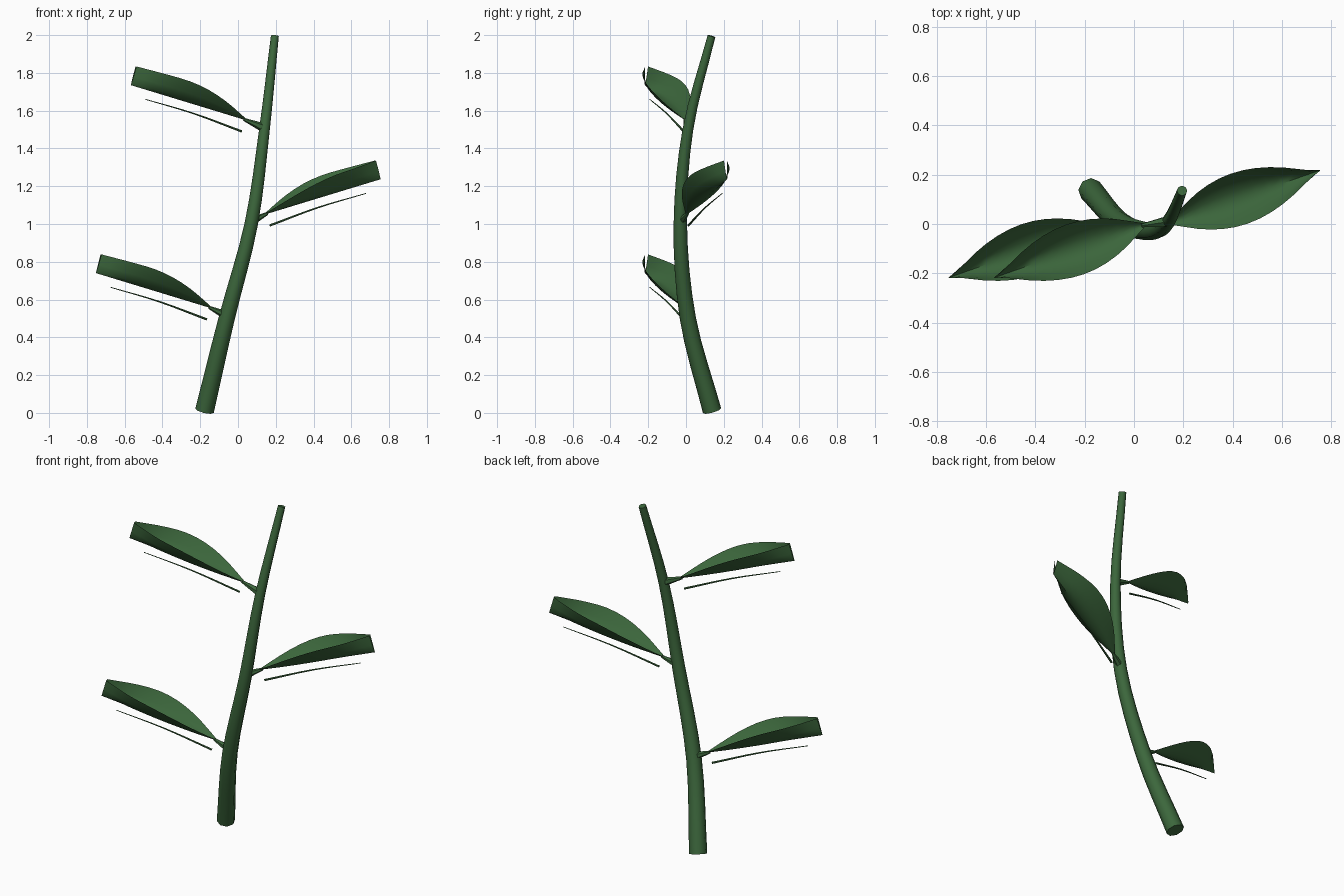
import bpy
import bmesh
import math
from mathutils import Vector

cube = bpy.data.objects.get("Cube")
if cube:
    bpy.data.objects.remove(cube, do_unlink=True)

green = bpy.data.materials.new("leaf_green")
green.use_nodes = True
GREEN = (0.045, 0.135, 0.045, 1)
green.diffuse_color = GREEN
bsdf = green.node_tree.nodes["Principled BSDF"]
bsdf.inputs["Base Color"].default_value = GREEN
bsdf.inputs["Roughness"].default_value = 0.8


def finish(name, bm):
    mesh = bpy.data.meshes.new(name)
    bm.to_mesh(mesh)
    bm.free()
    mesh.materials.append(green)
    obj = bpy.data.objects.new(name, mesh)
    bpy.context.collection.objects.link(obj)
    bpy.ops.object.select_all(action="DESELECT")
    obj.select_set(True)
    bpy.context.view_layer.objects.active = obj
    bpy.ops.object.shade_smooth_by_angle(angle=math.radians(50))
    return obj


def smooth_path(points, steps):
    """Catmull-Rom interpolation through the points."""
    p = [Vector(q) for q in points]
    p = [2 * p[0] - p[1]] + p + [2 * p[-1] - p[-2]]
    out = []
    for i in range(1, len(p) - 2):
        a, b, c, d = p[i - 1:i + 3]
        for k in range(steps):
            t = k / steps
            out.append(0.5 * (2 * b + (c - a) * t + (2 * a - 5 * b + 4 * c - d) * t ** 2
                              + (3 * b - a - 3 * c + d) * t ** 3))
    return out + [p[-2]]


def tapered_tube(name, path, r_start, r_end, sides):
    bm = bmesh.new()
    rings = []
    last = len(path) - 1
    for i, point in enumerate(path):
        tangent = (path[min(i + 1, last)] - path[max(i - 1, 0)]).normalized()
        u = Vector((0, 1, 0)).cross(tangent).normalized()
        v = tangent.cross(u)
        r = r_start + (r_end - r_start) * i / last
        angles = [2 * math.pi * k / sides for k in range(sides)]
        rings.append([bm.verts.new(point + r * (math.cos(a) * u + math.sin(a) * v)) for a in angles])
    for lo, hi in zip(rings, rings[1:]):
        for k in range(sides):
            n = (k + 1) % sides
            bm.faces.new((lo[k], lo[n], hi[n], hi[k]))
    bm.faces.new(rings[0][::-1])
    bm.faces.new(rings[-1])
    return finish(name, bm)


def cupped_blade(name, base, tip, rows=12, cols=6):
    """Leaf sheet whose margins curl up from the midrib."""
    axis = (tip - base).normalized()
    side = Vector((0, 0, 1)).cross(axis).normalized()
    up = axis.cross(side)
    bm = bmesh.new()
    grid = []
    for i in range(rows + 1):
        t = i / rows
        half = max(0.008, 0.107 * max(0, math.sin(math.pi * t)) ** 0.85)
        depth = 0.006 + 0.097 * math.sin(math.pi / 2 * min(1, 1.5 * t))
        centre = base.lerp(tip, t)
        us = [2 * j / cols - 1 for j in range(cols + 1)]
        grid.append([bm.verts.new(centre + side * half * u + up * depth * u * u) for u in us])
    for lo, hi in zip(grid, grid[1:]):
        for j in range(cols):
            bm.faces.new((lo[j], hi[j], hi[j + 1], lo[j + 1]))
    return finish(name, bm)


# Main stem: bowed and tapering
stem_points = [(-0.177, 0.138, 0.012), (-0.06, 0.01, 0.5), (0.07, -0.03, 1.0),
               (0.14, 0.01, 1.5), (0.195, 0.135, 1.995)]
tapered_tube("stem", smooth_path(stem_points, 4), 0.05, 0.021, 8)

# Leaves: stalk joint, blade base, side of the stem
leaves = [
    ("lower", (-0.06, 0.01, 0.515), (-0.145, -0.005, 0.555), -1),
    ("middle", (0.065, -0.03, 1.01), (0.148, 0.005, 1.052), 1),
    ("upper", (0.135, 0.01, 1.51), (0.04, -0.005, 1.55), -1),
]
for level, joint, base, s in leaves:
    joint, base = Vector(joint), Vector(base)

    def offset(x, y, z):
        return base + Vector((s * x, s * y, z))

    tapered_tube(level + "_leaf_stalk", [joint, base.lerp(joint, -0.1)], 0.024, 0.008, 6)
    cupped_blade(level + "_leaf_blade", base, offset(0.607, 0.213, 0.185))
    # Thin rib hanging just under the blade
    rib = [offset(0.02, 0.007, -0.06), offset(0.275, 0.097, 0.035), offset(0.53, 0.187, 0.11)]
    tapered_tube(level + "_leaf_rib", smooth_path(rib, 4), 0.006, 0.002, 6)
